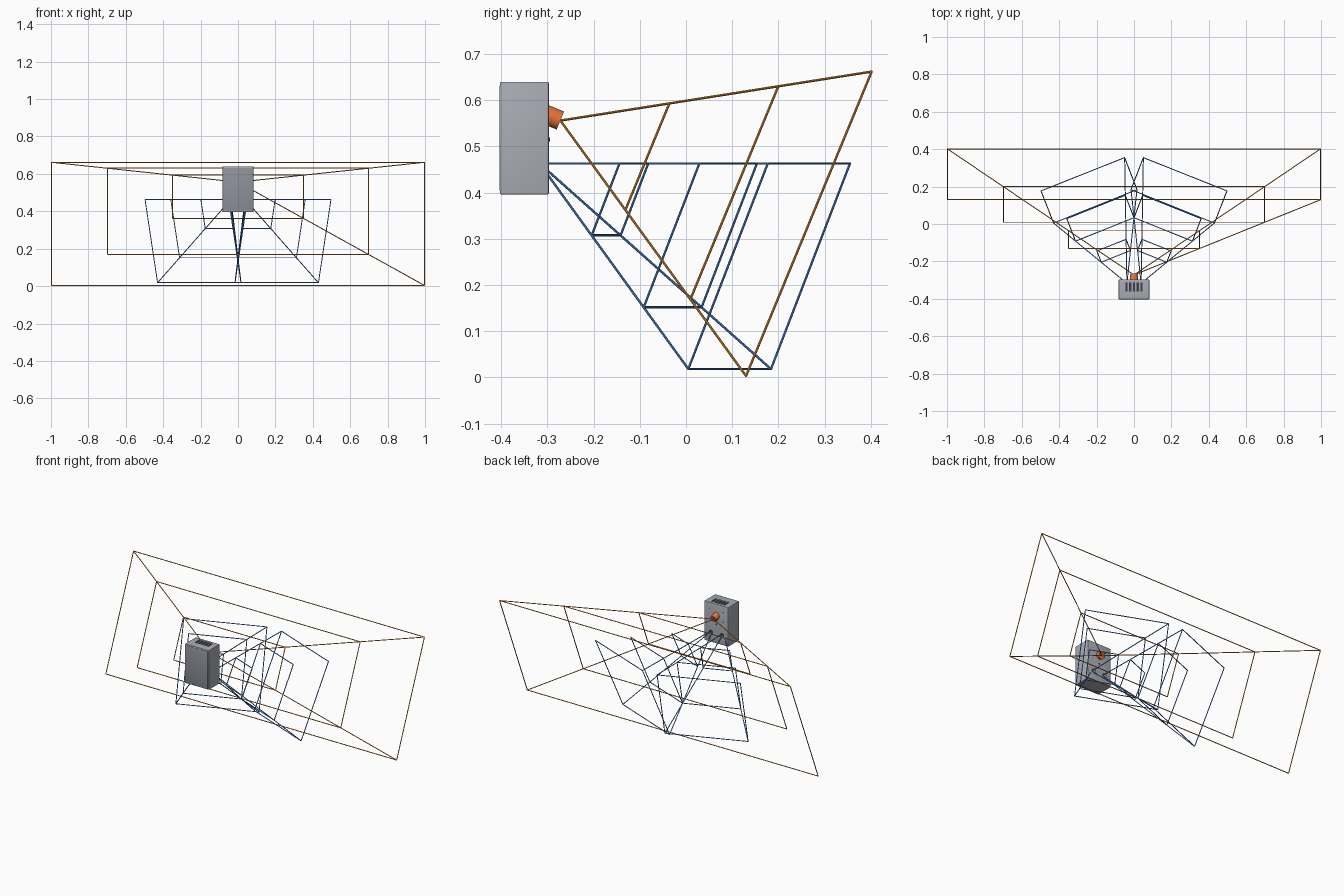
import bpy, bmesh, math
from mathutils import Vector, Matrix

if "Cube" in bpy.data.objects:
    bpy.data.objects.remove(bpy.data.objects["Cube"])


def material(name, col):
    m = bpy.data.materials.new(name)
    m.diffuse_color = (*col, 1)
    m.use_nodes = True
    m.node_tree.nodes["Principled BSDF"].inputs["Base Color"].default_value = m.diffuse_color
    return m


ORANGE = material("orange", (0.80, 0.17, 0.04))
AMBER = material("amber", (0.95, 0.36, 0.04))
BLUE = material("blue", (0.1, 0.33, 0.9))
DARK = material("dark", (0.05, 0.05, 0.06))
GREY = material("housing_grey", (0.40, 0.42, 0.46))
PLATE = material("plate_grey", (0.28, 0.29, 0.33))


def finish(bm, name, mat, smooth=False):
    me = bpy.data.meshes.new(name)
    bm.to_mesh(me)
    bm.free()
    ob = bpy.data.objects.new(name, me)
    bpy.context.collection.objects.link(ob)
    me.materials.append(mat)
    if smooth:
        bpy.context.view_layer.objects.active = ob
        ob.select_set(True)
        bpy.ops.object.shade_smooth_by_angle(angle=math.radians(40))
        ob.select_set(False)
    return ob


def add_rod(bm, a, b, r, seg=8):
    a, b = Vector(a), Vector(b)
    d = b - a
    rot = d.to_track_quat('Z', 'Y').to_matrix().to_4x4()
    bmesh.ops.create_cone(bm, cap_ends=True, segments=seg, radius1=r, radius2=r,
                          depth=d.length, matrix=Matrix.Translation((a + b) / 2) @ rot)


def rod(name, a, b, r, mat, seg=32):
    bm = bmesh.new()
    add_rod(bm, a, b, r, seg)
    return finish(bm, name, mat, True)


def add_box(bm, lo, hi):
    lo, hi = Vector(lo), Vector(hi)
    bmesh.ops.create_cube(bm, size=1, matrix=Matrix.Translation((lo + hi) / 2)
                          @ Matrix.Diagonal((*(hi - lo), 1)))


def box(name, lo, hi, mat, bevel=0):
    bm = bmesh.new()
    add_box(bm, lo, hi)
    if bevel:
        bmesh.ops.bevel(bm, geom=bm.edges[:], offset=bevel, segments=3,
                        profile=0.5, affect='EDGES')
    return finish(bm, name, mat, bevel > 0)


def frustum(name, apex, corners, rays, mat, r=0.0026):
    """Wire view cone: rays from the apex plus three nested frames."""
    apex = Vector(apex)
    corners = [Vector(c) for c in corners]
    bm = bmesh.new()
    for i in rays:
        add_rod(bm, apex, corners[i], r)
    for s in (0.35, 0.7, 1.0):
        pts = [apex.lerp(c, s) for c in corners]
        for i in range(4):
            add_rod(bm, pts[i], pts[(i + 1) % 4], r)
    finish(bm, name, mat, True)


# housing with vent slots and lens recesses cut in
body = box("housing", (-0.082, -0.4025, 0.396), (0.082, -0.297, 0.64), GREY, 0.003)
bm = bmesh.new()
slots = [-0.04 + i * 0.02 for i in range(5)]
for x in slots:
    add_box(bm, (x - 0.006, -0.357, 0.62), (x + 0.006, -0.312, 0.65))
for s in (-1, 1):
    add_rod(bm, (s * 0.038, -0.32, 0.455), (s * 0.038, -0.28, 0.455), 0.013, 24)
cutter = finish(bm, "cutter", DARK)
cutter.hide_render = True
cutter.hide_viewport = True
mod = body.modifiers.new("cuts", 'BOOLEAN')
mod.object = cutter
mod.solver = 'EXACT'

# dark floors of the vent slots
for x in slots:
    box("vent_slot", (x - 0.0055, -0.356, 0.619), (x + 0.0055, -0.313, 0.634), DARK)

# front cover plate
box("cover_plate", (-0.075, -0.4035, 0.404), (0.075, -0.398, 0.632), PLATE, 0.001)

# tilted projector barrel
tip = Vector((0, -0.272, 0.556))
axis = Vector((0, 0.924, -0.383))
rod("projector_barrel", tip - axis * 0.045, tip, 0.021, ORANGE)

# small screws around the barrel and an indicator below it
for s in (-1, 1):
    for z in (0.54, 0.60):
        rod("screw", (s * 0.045, -0.302, z), (s * 0.045, -0.2965, z), 0.003, DARK, 12)
rod("indicator", (0, -0.302, 0.515), (0, -0.294, 0.515), 0.004, DARK, 16)

# lower camera lenses
for s in (-1, 1):
    rod("camera_lens", (s * 0.038, -0.322, 0.455), (s * 0.038, -0.314, 0.455), 0.009, DARK, 24)

# projector view cone, one lower ray left out
frustum("projector_view", tip,
        [(-0.998, 0.402, 0.662), (0.998, 0.402, 0.662),
         (0.998, 0.13, 0.003), (-0.998, 0.13, 0.003)], (0, 1, 2), AMBER)

# mirrored camera view cones, one upper ray left out
for s, side in ((-1, "left"), (1, "right")):
    frustum(side + "_camera_view", (s * 0.038, -0.317, 0.463),
            [(s * 0.05, 0.355, 0.463), (s * 0.497, 0.177, 0.463),
             (s * 0.43, 0.005, 0.018), (s * -0.016, 0.184, 0.018)], (0, 2, 3), BLUE)
